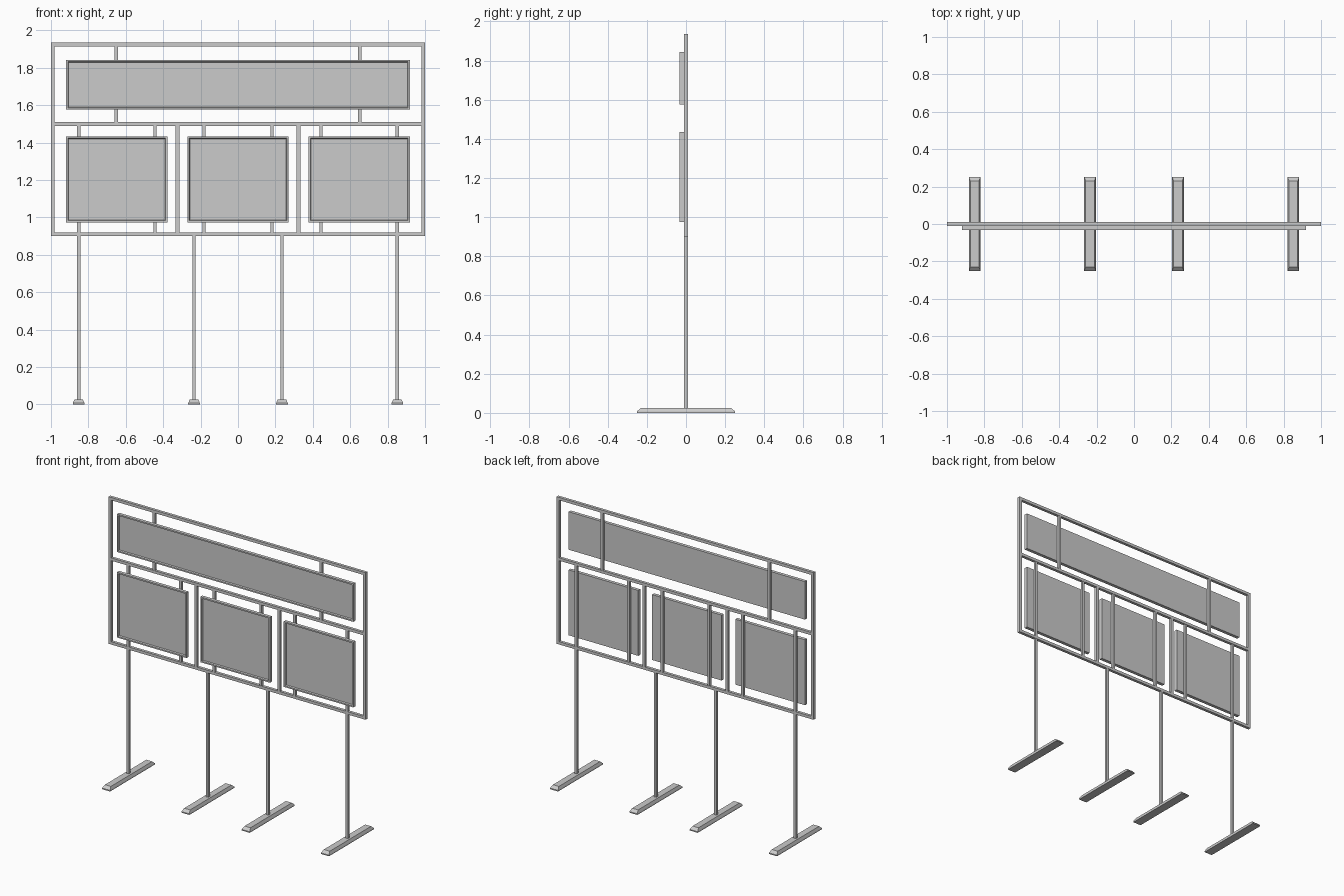
import bpy, bmesh

if "Cube" in bpy.data.objects:
    bpy.data.objects.remove(bpy.data.objects["Cube"])


def finish(name, bm):
    bmesh.ops.recalc_face_normals(bm, faces=bm.faces)
    mesh = bpy.data.meshes.new(name)
    bm.to_mesh(mesh)
    bm.free()
    ob = bpy.data.objects.new(name, mesh)
    bpy.context.collection.objects.link(ob)
    return ob


def add_box(bm, x0, x1, y0, y1, z0, z1):
    verts = bmesh.ops.create_cube(bm, size=1)["verts"]
    for v in verts:
        v.co.x = x1 if v.co.x > 0 else x0
        v.co.y = y1 if v.co.y > 0 else y0
        v.co.z = z1 if v.co.z > 0 else z0


def box(name, *dims):
    bm = bmesh.new()
    add_box(bm, *dims)
    return finish(name, bm)


def post(name, x, z0, z1, w=0.018):
    return box(name, x - w / 2, x + w / 2, -w / 2, w / 2, z0, z1)


def panel(name, x0, x1, z0, z1):
    # shallow tray: raised rim around a recessed front face
    bm = bmesh.new()
    add_box(bm, x0, x1, -0.032, -0.009, z0, z1)
    bm.normal_update()
    front = min(bm.faces, key=lambda f: f.normal.y)
    bmesh.ops.inset_region(bm, faces=[front], thickness=0.014)
    bmesh.ops.inset_region(bm, faces=[front], thickness=0.005)
    for v in front.verts:
        v.co.y += 0.010
    return finish(name, bm)


def foot(name, x):
    # low skid with sloping top edges
    bm = bmesh.new()
    add_box(bm, x - 0.031, x + 0.031, -0.25, 0.25, 0, 0.008)
    bm.normal_update()
    top = max(bm.faces, key=lambda f: f.normal.z)
    ext = bmesh.ops.extrude_discrete_faces(bm, faces=[top])["faces"][0]
    for v in ext.verts:
        v.co.z = 0.026
        v.co.x = x + (0.023 if v.co.x > x else -0.023)
        v.co.y = 0.23 if v.co.y > 0 else -0.23
    return finish(name, bm)


B, M, T, R = 0.90, 1.50, 1.935, 0.010   # frame bottom, middle, top, half bar

# outer frame and dividers
box("frame_top_rail", -1, 1, -R, R, T - 2 * R, T)
box("frame_middle_rail", -1 + 2 * R, 1 - 2 * R, -R, R, M - R, M + R)
box("frame_bottom_rail", -1, 1, -R, R, B, B + 2 * R)
for s, side in ((-1, "left"), (1, "right")):
    post(f"frame_{side}_stile", s * (1 - R), B + 2 * R, T - 2 * R, 2 * R)
    post(f"divider_{side}", s * 0.323, B + 2 * R, M - R, 2 * R)

    # struts that carry the panels
    post(f"upper_strut_{side}", s * 0.65, M + R, T - 2 * R)
    for i, x in enumerate((0.182, 0.4435, 0.852)):
        post(f"lower_strut_{side}_{i + 1}", s * x, B + 2 * R, M - R)

    # legs and feet
    for x, pos in ((0.235, "inner"), (0.852, "outer")):
        post(f"leg_{side}_{pos}", s * x, 0.02, B)
        foot(f"foot_{side}_{pos}", s * x)

# sign panels
panel("header_panel", -0.92, 0.92, 1.576, 1.843)
for name, x in (("left", -0.649), ("centre", 0), ("right", 0.649)):
    panel(f"lower_panel_{name}", x - 0.271, x + 0.271, 0.974, 1.434)
